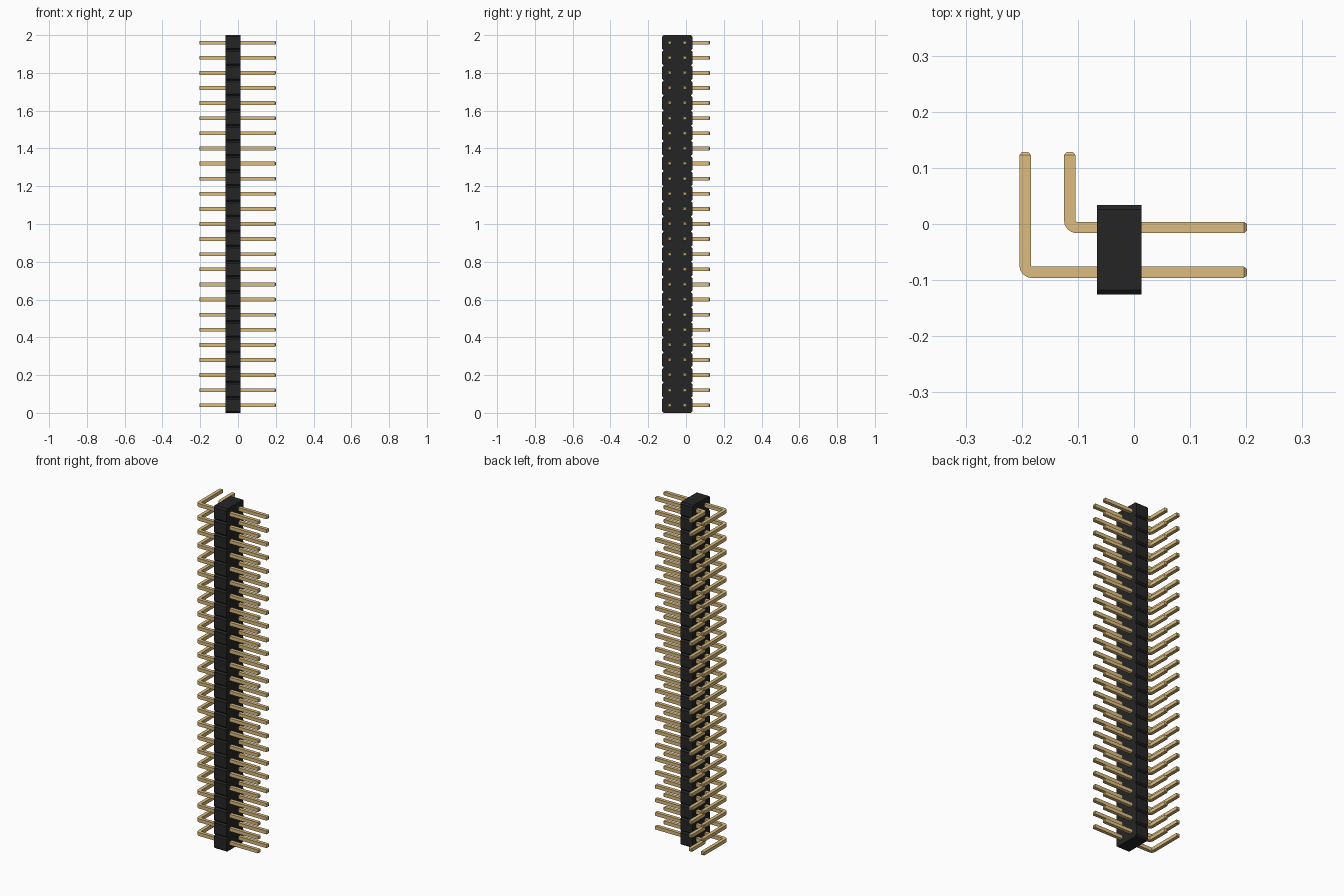
import bpy, bmesh, math

cube = bpy.data.objects.get("Cube")
if cube:
    bpy.data.objects.remove(cube, do_unlink=True)

PITCH, COUNT = 0.08, 25
HALF = 0.01                      # half the pin thickness
TIP, TAPER = 0.005, 0.004        # length and inset of the pin tips
CHAMFER = 0.008                  # notch depth between housing units
X0, X1, Y0, Y1 = -0.066, 0.013, -0.126, 0.034


def material(name, rgb):
    m = bpy.data.materials.new(name)
    m.use_nodes = True
    m.diffuse_color = (*rgb, 1)
    bsdf = m.node_tree.nodes["Principled BSDF"]
    bsdf.inputs["Base Color"].default_value = (*rgb, 1)
    bsdf.inputs["Roughness"].default_value = 0.5
    return m


def skin(name, rings, mat):
    """Join successive four-point rings into a closed solid."""
    bm = bmesh.new()
    loops = [[bm.verts.new(p) for p in ring] for ring in rings]
    for a, b in zip(loops, loops[1:]):
        for i in range(4):
            j = (i + 1) % 4
            bm.faces.new((a[i], a[j], b[j], b[i]))
    bm.faces.new(loops[0])
    bm.faces.new(loops[-1])
    bmesh.ops.recalc_face_normals(bm, faces=bm.faces)
    mesh = bpy.data.meshes.new(name)
    bm.to_mesh(mesh)
    bm.free()
    mesh.materials.append(mat)
    obj = bpy.data.objects.new(name, mesh)
    bpy.context.collection.objects.link(obj)
    return obj


black = material("black plastic", (0.019, 0.0185, 0.0185))
gold = material("gold metal", (0.709, 0.504, 0.21))


# Housing: a tall bar with a chamfered notch between neighbouring units
def slab(z, inset):
    a, b = Y0 + inset, Y1 - inset
    return [(X0, a, z), (X1, a, z), (X1, b, z), (X0, b, z)]


rings = [slab(0, CHAMFER)]
for i in range(COUNT):
    z = i * PITCH
    rings += [slab(z + CHAMFER, 0), slab(z + PITCH - CHAMFER, 0),
              slab(z + PITCH, CHAMFER)]
skin("housing", rings, black)


# Bent pins: a square section swept around one rounded corner
def bent_pin(name, leg_x, row_y, end_x=0.201, end_y=0.128):
    outer, inner = 0.022, 0.002
    cx, cy = leg_x - HALF + outer, row_y - HALF + outer

    def section(x, y, angle, half):
        dx, dy = math.cos(angle) * half, math.sin(angle) * half
        return [(x + dx, y + dy, -half), (x - dx, y - dy, -half),
                (x - dx, y - dy, half), (x + dx, y + dy, half)]

    thin, mid = HALF - TAPER, (outer + inner) / 2
    down, side = math.radians(270), math.radians(180)
    path = [section(end_x, row_y, down, thin),
            section(end_x - TIP, row_y, down, HALF)]
    for k in range(9):
        a = down + (side - down) * k / 8
        path.append(section(cx + mid * math.cos(a), cy + mid * math.sin(a), a, HALF))
    path += [section(leg_x, end_y - TIP, side, HALF),
             section(leg_x, end_y, side, thin)]
    pin = skin(name, path, gold)
    pin.location.z = PITCH / 2
    for poly in pin.data.polygons:
        poly.use_smooth = True
    pin.data.set_sharp_from_angle(angle=math.radians(30))
    # Repeat up the housing
    arr = pin.modifiers.new("column", "ARRAY")
    arr.count = COUNT
    arr.use_relative_offset = False
    arr.use_constant_offset = True
    arr.constant_offset_displace = (0, 0, PITCH)


bent_pin("back_row_pins", -0.1145, -0.006)
bent_pin("front_row_pins", -0.194, -0.086)
